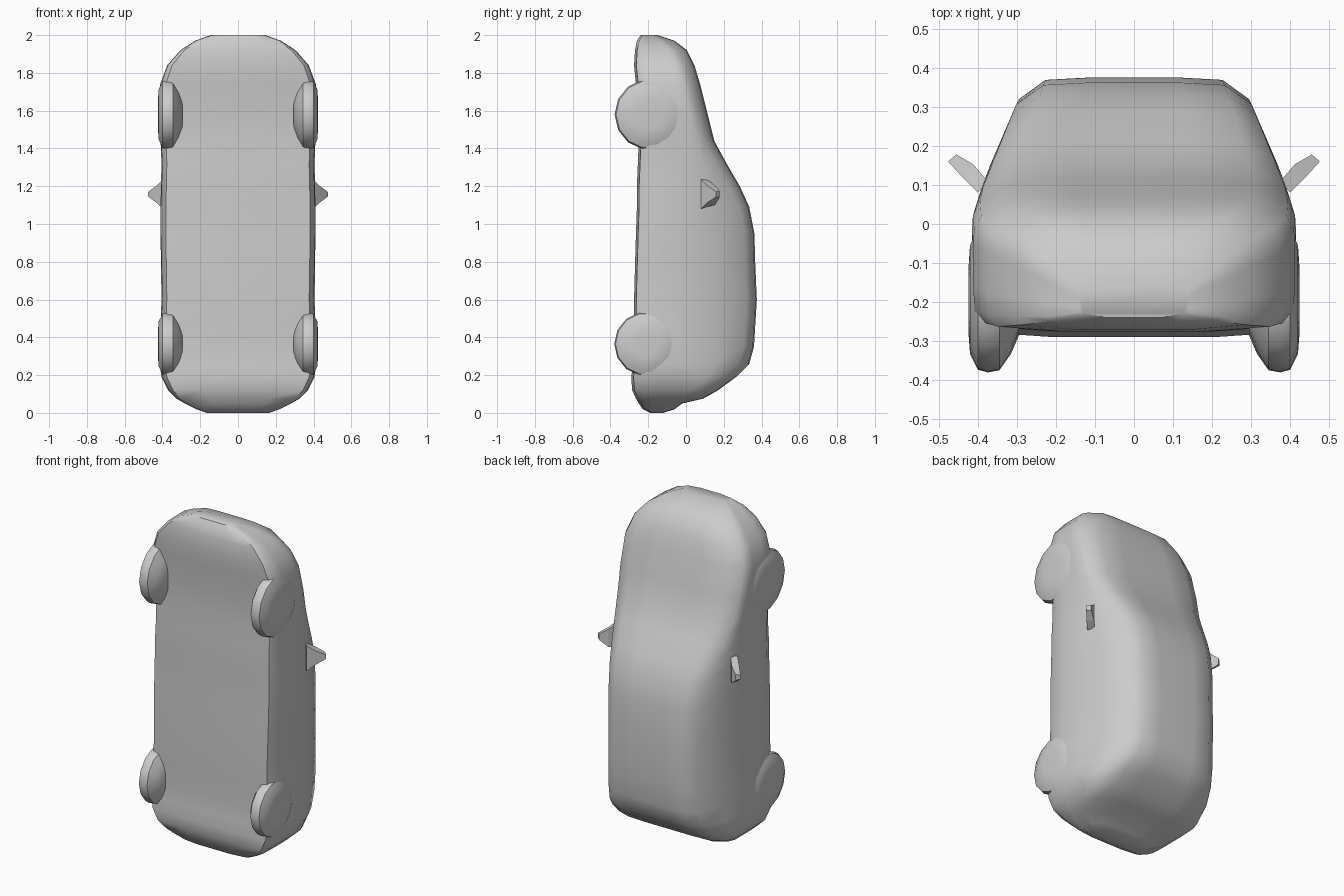
import bpy, bmesh, math
from mathutils import Vector

cube = bpy.data.objects.get("Cube")
if cube:
    bpy.data.objects.remove(cube)

grey = bpy.data.materials.new("light_grey")
grey.use_nodes = True
grey.diffuse_color = (0.6, 0.6, 0.6, 1)
grey.node_tree.nodes["Principled BSDF"].inputs["Base Color"].default_value = (0.6, 0.6, 0.6, 1)


def finish(name, bm, angle):
    """Turn a bmesh into a shaded, coloured object."""
    bmesh.ops.recalc_face_normals(bm, faces=bm.faces)
    mesh = bpy.data.meshes.new(name)
    bm.to_mesh(mesh)
    bm.free()
    mesh.materials.append(grey)
    ob = bpy.data.objects.new(name, mesh)
    bpy.context.collection.objects.link(ob)
    bpy.ops.object.select_all(action='DESELECT')
    ob.select_set(True)
    bpy.context.view_layer.objects.active = ob
    if angle:
        bpy.ops.object.shade_smooth_by_angle(angle=math.radians(angle))
    return ob


def loft(name, rings, angle):
    """Skin a list of closed rings and cap both ends."""
    bm = bmesh.new()
    loops = [[bm.verts.new(p) for p in ring] for ring in rings]
    for a, b in zip(loops, loops[1:]):
        n = len(a)
        for i in range(n):
            j = (i + 1) % n
            bm.faces.new((a[i], a[j], b[j], b[i]))
    bm.faces.new(loops[0])
    bm.faces.new(loops[-1])
    return finish(name, bm, angle)


# Body: stations along the length as (z, underside y, roof y, half width)
STATIONS = [
    (0.00, -0.19, -0.12, 0.16), (0.02, -0.23, -0.06, 0.22),
    (0.05, -0.25, -0.02, 0.28), (0.075, -0.265, 0.09, 0.325),
    (0.12, -0.285, 0.17, 0.37), (0.19, -0.29, 0.265, 0.405),
    (0.26, -0.28, 0.335, 0.415), (0.35, -0.275, 0.36, 0.415),
    (0.47, -0.275, 0.367, 0.41), (0.60, -0.275, 0.375, 0.405),
    (0.78, -0.27, 0.367, 0.408), (0.95, -0.265, 0.362, 0.41),
    (1.09, -0.26, 0.335, 0.41), (1.20, -0.26, 0.285, 0.408),
    (1.32, -0.255, 0.215, 0.405), (1.44, -0.25, 0.15, 0.41),
    (1.58, -0.25, 0.115, 0.415), (1.74, -0.265, 0.075, 0.412),
    (1.84, -0.275, 0.045, 0.375), (1.92, -0.27, 0.005, 0.305),
    (1.97, -0.26, -0.06, 0.225), (2.00, -0.24, -0.15, 0.14),
]
ENVELOPE = [(-0.3, 0.42), (0.0, 0.415), (0.1, 0.385), (0.2, 0.345), (0.31, 0.30), (0.4, 0.25)]


def side_limit(y):
    """Greatest half width at a height, from the inward lean of the cabin."""
    for (y0, x0), (y1, x1) in zip(ENVELOPE, ENVELOPE[1:]):
        if y <= y1:
            return x0 + (x1 - x0) * (y - y0) / (y1 - y0)
    return ENVELOPE[-1][1]


def body_ring(z, yb, yt, w):
    h = yt - yb
    ys = yt - min(0.055, 0.25 * h)           # shoulder of the roof or hood
    belt = min(0.02, yb + 0.75 * (ys - yb))
    mid = (belt + ys) / 2
    xs = min(0.95 * w, side_limit(ys))
    xb = min(w, side_limit(belt))
    xm = min((xs + xb) / 2 + 0.008, side_limit(mid) + 0.004)
    half = [(0.5 * w, yb), (0.93 * w, yb + 0.012), (0.99 * w, yb + 0.12 * h),
            (w, yb + 0.5 * (belt - yb)), (xb, belt), (xm, mid), (xs, ys),
            (0.77 * xs, yt - 0.006), (0.4 * xs, yt)]
    pts = half + [(-x, y) for x, y in reversed(half)]
    return [(x, y, z) for x, y in pts]


loft("car_body", [body_ring(*s) for s in STATIONS], 42)

# Wheels: low-poly rounded discs, flush with the flanks
WHEEL = [(0.295, 0.45), (0.315, 0.72), (0.345, 0.97), (0.375, 1.0), (0.40, 0.96), (0.42, 0.72), (0.424, 0.40)]


def wheel(name, side, zc, yc, r):
    n = 14
    rings = [[(side * x, yc + r * k * math.cos(2 * math.pi * i / n),
               zc + r * k * math.sin(2 * math.pi * i / n)) for i in range(n)]
             for x, k in WHEEL]
    loft(name, rings, 35)


# Mirrors: faceted pods that taper outward
def mirror(name, side):
    base = [(0.375, 0.11, 1.09), (0.40, 0.08, 1.08), (0.40, 0.08, 1.235), (0.375, 0.11, 1.235)]
    mid = [(0.412, 0.153, 1.10), (0.435, 0.115, 1.115), (0.435, 0.115, 1.20), (0.412, 0.153, 1.205)]
    tip = [(0.455, 0.178, 1.14), (0.476, 0.160, 1.145), (0.476, 0.160, 1.17), (0.455, 0.178, 1.175)]
    loft(name, [[(side * x, y, z) for x, y, z in ring] for ring in (base, mid, tip)], 0)


for label, side in (("left", 1), ("right", -1)):
    wheel("front_wheel_" + label, side, 1.58, -0.19, 0.188)
    wheel("rear_wheel_" + label, side, 0.365, -0.21, 0.170)
    mirror("side_mirror_" + label, side)
